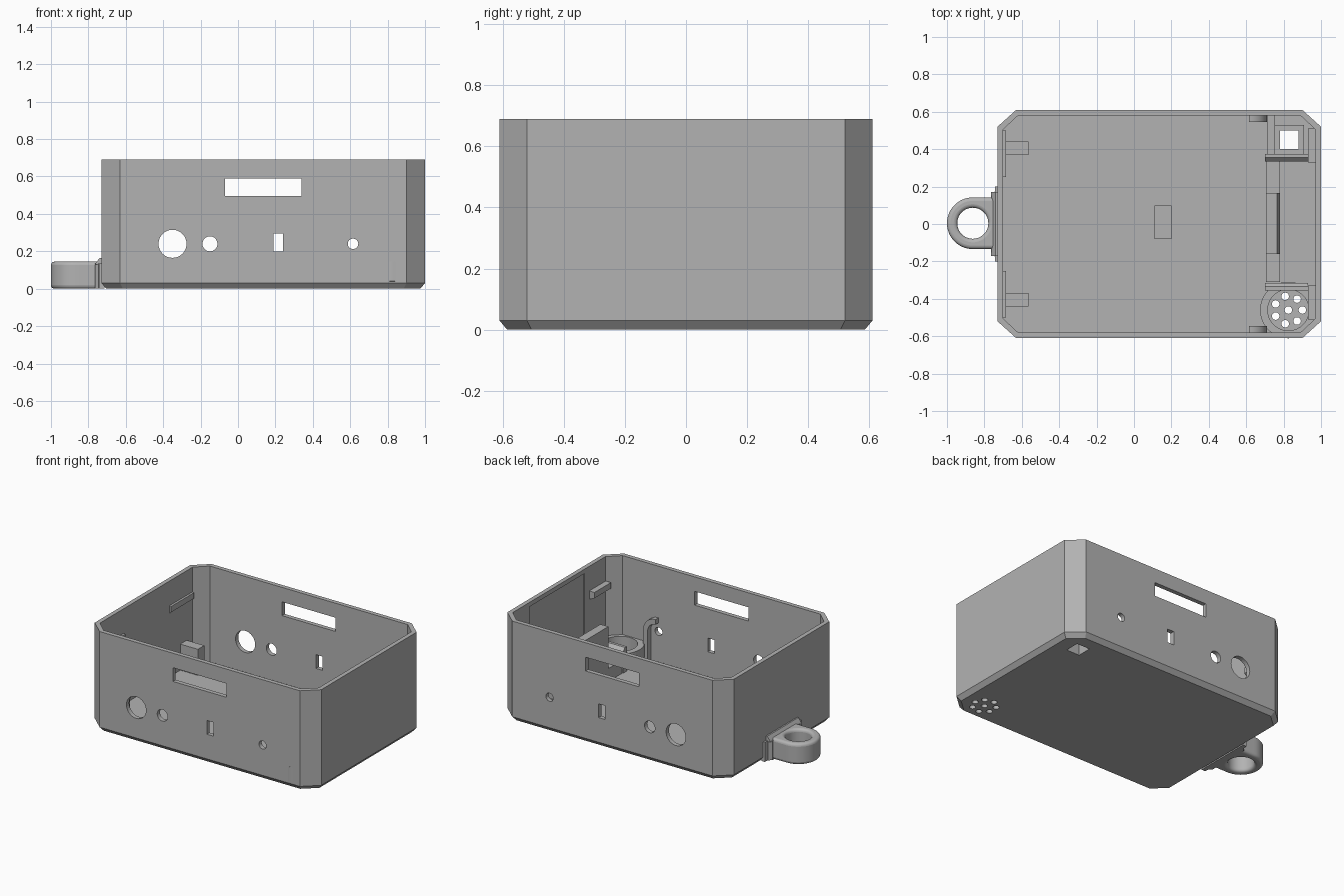
import bpy, bmesh, math
from mathutils import Matrix, Vector

cube = bpy.data.objects.get("Cube")
if cube:
    bpy.data.objects.remove(cube)

grey = bpy.data.materials.new("plain grey")
grey.use_nodes = True
GREY = (0.45, 0.45, 0.45, 1)
grey.diffuse_color = GREY
grey.node_tree.nodes["Principled BSDF"].inputs["Base Color"].default_value = GREY


def finish(name, bm, smooth=False):
    bmesh.ops.recalc_face_normals(bm, faces=bm.faces)
    mesh = bpy.data.meshes.new(name)
    bm.to_mesh(mesh)
    bm.free()
    mesh.materials.append(grey)
    ob = bpy.data.objects.new(name, mesh)
    bpy.context.collection.objects.link(ob)
    if smooth:
        bpy.ops.object.select_all(action="DESELECT")
        ob.select_set(True)
        bpy.context.view_layer.objects.active = ob
        bpy.ops.object.shade_smooth_by_angle(angle=math.radians(35))
    return ob


def add_box(bm, x0, x1, y0, y1, z0, z1):
    size = Matrix.Diagonal((x1 - x0, y1 - y0, z1 - z0, 1))
    centre = Matrix.Translation(((x0 + x1) / 2, (y0 + y1) / 2, (z0 + z1) / 2))
    bmesh.ops.create_cube(bm, size=1, matrix=centre @ size)


def box(name, *dims):
    bm = bmesh.new()
    add_box(bm, *dims)
    return finish(name, bm)


def add_cylinder(bm, x, y, z, r, depth, along_y=False):
    m = Matrix.Translation((x, y, z))
    if along_y:
        m = m @ Matrix.Rotation(math.pi / 2, 4, "X")
    bmesh.ops.create_cone(bm, cap_ends=True, segments=32, radius1=r, radius2=r,
                          depth=depth, matrix=m)


def prism(name, points, offset, smooth=False):
    """Extrude a closed outline of 3D points along an offset."""
    bm = bmesh.new()
    face = bm.faces.new([bm.verts.new(p) for p in points])
    ext = bmesh.ops.extrude_face_region(bm, geom=[face])
    verts = [g for g in ext["geom"] if isinstance(g, bmesh.types.BMVert)]
    bmesh.ops.translate(bm, verts=verts, vec=Vector(offset))
    return finish(name, bm, smooth)


def bridge(bm, a, b):
    for i in range(len(a)):
        j = (i + 1) % len(a)
        bm.faces.new((a[i], a[j], b[j], b[i]))


# Open case with clipped corners and a chamfered base
MID, HALF_X, HALF_Y, TOP = 0.135, 0.865, 0.61, 0.69


def octagon(bm, inset, z, cx, cy):
    hx, hy = HALF_X - inset, HALF_Y - inset
    quarter = [(hx, hy - cy), (hx - cx, hy)]
    pts = quarter + [(-x, y) for x, y in reversed(quarter)]
    pts += [(-x, -y) for x, y in pts]
    return [bm.verts.new((MID + x, y, z)) for x, y in pts]


bm = bmesh.new()
rings = [octagon(bm, inset, z, cx, cy) for inset, z, cx, cy in (
    (0.025, 0, 0.09, 0.08), (0, 0.03, 0.1, 0.09), (0, TOP, 0.1, 0.09),
    (0.03, TOP, 0.08, 0.075), (0.03, 0.03, 0.08, 0.075))]
for lower, upper in zip(rings, rings[1:]):
    bridge(bm, lower, upper)
bm.faces.new(rings[0])
bm.faces.new(rings[-1])
case = finish("case", bm)

# Openings through both long walls, the floor, and a shallow end-wall recess
GRILLE = (0.825, -0.46)
bm = bmesh.new()
for x, r in ((-0.35, 0.075), (-0.15, 0.04), (0.615, 0.028)):
    add_cylinder(bm, x, 0, 0.24, r, 2, True)
add_box(bm, -0.07, 0.34, -1, 1, 0.495, 0.59)
add_box(bm, 0.19, 0.24, -1, 1, 0.2, 0.295)
add_box(bm, 0.78, 0.88, 0.4, 0.5, -0.1, 0.1)
add_box(bm, 0.9, 0.978, -0.28, 0.32, 0.1, 0.66)
add_cylinder(bm, *GRILLE, 0, 0.02, 0.3)
for i in range(7):
    a = math.tau * i / 7
    add_cylinder(bm, GRILLE[0] + 0.075 * math.cos(a), GRILLE[1] + 0.075 * math.sin(a),
                 0, 0.02, 0.3)
cutter = finish("opening_cutter", bm)
cutter.hide_render = True
cutter.hide_viewport = True
cutter.display_type = "WIRE"
cut = case.modifiers.new("openings", "BOOLEAN")
cut.object = cutter
cut.solver = "EXACT"

# Speaker cup standing on the floor
bm = bmesh.new()
cup = []
for r, z in ((0.11, 0.025), (0.151, 0.04), (0.151, 0.145), (0.11, 0.145)):
    cup.append([bm.verts.new((GRILLE[0] + r * math.cos(math.tau * i / 64),
                              GRILLE[1] + r * math.sin(math.tau * i / 64), z))
                for i in range(64)])
for i in range(4):
    bridge(bm, cup[i], cup[(i + 1) % 4])
finish("speaker_cup", bm, True)

# Square collar around the floor opening, with its guard wall
bm = bmesh.new()
add_box(bm, 0.75, 0.78, 0.37, 0.53, 0.02, 0.1)
add_box(bm, 0.88, 0.91, 0.37, 0.53, 0.02, 0.1)
add_box(bm, 0.78, 0.88, 0.37, 0.4, 0.02, 0.1)
add_box(bm, 0.78, 0.88, 0.5, 0.53, 0.02, 0.1)
finish("switch_collar", bm)
box("collar_guard", 0.715, 0.75, 0.36, 0.59, 0.02, 0.08)

# Holder beside the end wall
box("holder_fence", 0.705, 0.78, -0.31, 0.34, 0.02, 0.12)
prism("holder_clip", [(0.705, -0.16, 0.02), (0.78, -0.16, 0.02), (0.78, -0.16, 0.36),
                      (0.765, -0.16, 0.41), (0.705, -0.16, 0.41)], (0, 0.325, 0))
for name, y, inner in (("holder_back_bar", 0.375, 0.335), ("holder_front_bar", -0.355, -0.315)):
    mid = (y + inner) / 2
    prism(name, [(0.7, y, 0.02), (0.7, inner, 0.02), (0.7, inner, 0.18),
                 (0.7, mid, 0.2), (0.7, y, 0.2)], (0.23, 0, 0))

# Board supports
box("centre_support", 0.11, 0.2, -0.08, 0.1, 0.02, 0.19)

# Parts repeated on the front and back halves
for side, s in (("front", -1), ("back", 1)):
    ys = sorted((0.37 * s, 0.44 * s))
    box(side + "_support", -0.71, -0.565, *ys, 0.02, 0.21)
    # Lid ridges on both end walls
    for end, wall, tip in (("right", -0.71, -0.685), ("left", 0.975, 0.93)):
        y0, y1 = (0.25, 0.5) if end == "right" else (0.33, 0.51)
        prism(f"{side}_{end}_lid_ridge",
              [(wall, y0 * s, 0.46), (tip, y0 * s, 0.48), (tip, y0 * s, 0.52),
               (wall, y0 * s, 0.52)], (0, (y1 - y0) * s, 0))
    # Hooked cable guide curling over the small round hole
    arc = [math.pi / 2 * i / 10 for i in range(11)]
    outline = [(0.71, 0.02)]
    outline += [(0.615 + 0.095 * math.cos(a), 0.24 + 0.095 * math.sin(a)) for a in arc]
    outline += [(0.615 + 0.06 * math.cos(a), 0.24 + 0.06 * math.sin(a)) for a in reversed(arc)]
    outline += [(0.675, 0.02)]
    prism(side + "_cable_hook", [(x, 0.545 * s, z) for x, z in outline], (0, 0.045 * s, 0), True)

# Rounded hanging loop on the end wall
bm = bmesh.new()
N, R, LOOP_X, LOOP_H = 64, 0.138, -0.862, 0.145
loop = []
for outer, z in ((False, 0), (True, 0), (True, LOOP_H), (False, LOOP_H)):
    ring = []
    for i in range(N):
        a = math.tau * i / N
        c, s = math.cos(a), math.sin(a)
        d = R if c <= 0 else min(R / max(abs(s), 1e-6), 0.15 / c)
        d = d if outer else 0.083
        ring.append(bm.verts.new((LOOP_X + d * c, 0.004 + d * s, z)))
    loop.append(ring)
for i in range(4):
    bridge(bm, loop[i], loop[(i + 1) % 4])
hanger = finish("hanging_loop", bm, True)
bevel = hanger.modifiers.new("rounded edges", "BEVEL")
bevel.width = 0.022
bevel.segments = 4
bevel.limit_method = "ANGLE"
bevel.angle_limit = math.radians(40)
hanger.modifiers.move(len(hanger.modifiers) - 1, 0)

# Stepped flange joining the loop to the case
half = [(-0.715, 0.2), (-0.742, 0.2), (-0.745, 0.17), (-0.765, 0.15)]
prism("loop_flange", [(x, y, 0.0) for x, y in half] +
      [(x, -y, 0.0) for x, y in reversed(half)], (0, 0, 0.135))
prism("flange_fillet", [(-0.715, -0.17, 0.13), (-0.765, -0.17, 0.13), (-0.755, -0.17, 0.145),
                        (-0.74, -0.17, 0.165), (-0.715, -0.17, 0.165)], (0, 0.34, 0))
